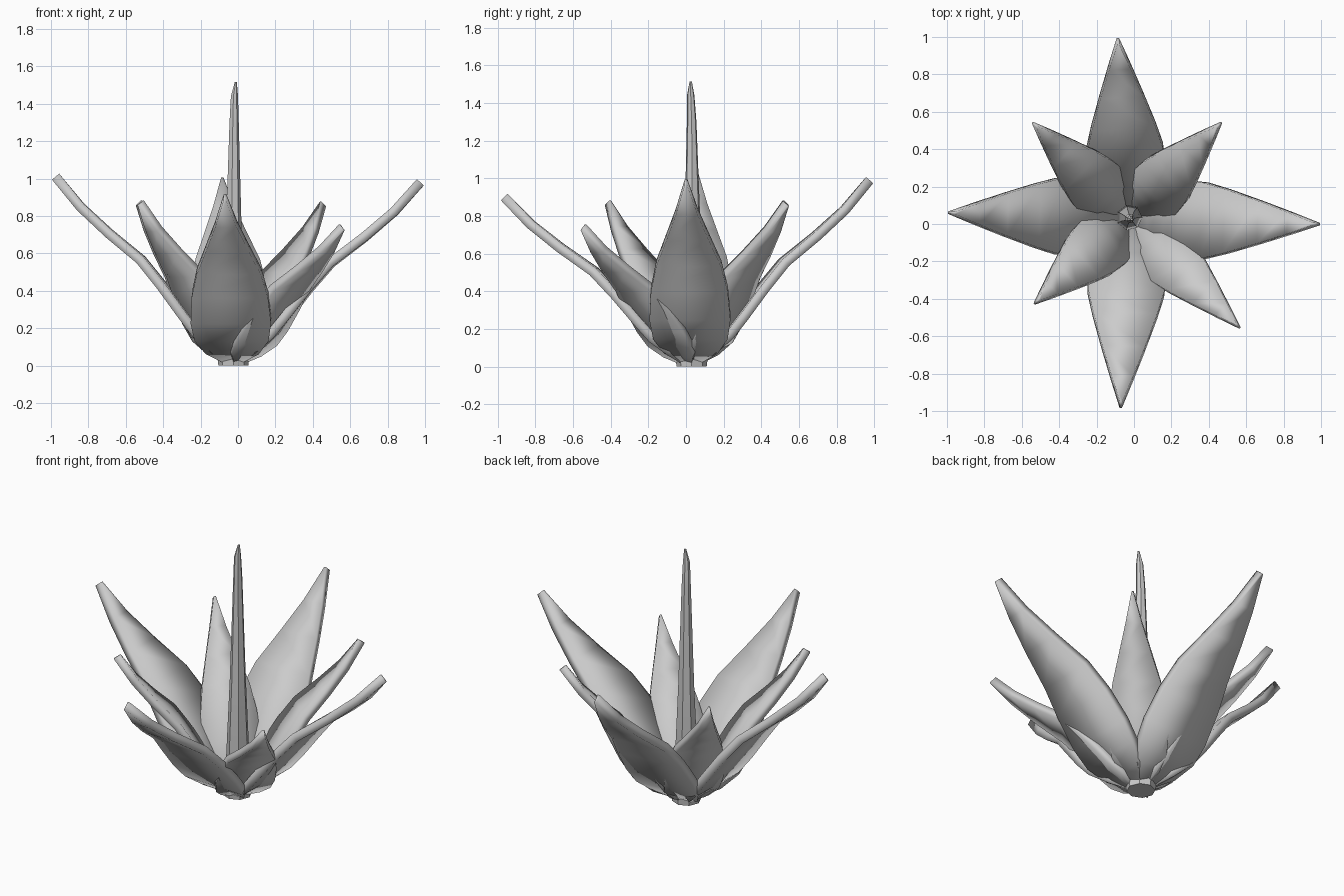
import bpy
import bmesh
import math
from mathutils import Vector

cube = bpy.data.objects.get("Cube")
if cube:
    bpy.data.objects.remove(cube, do_unlink=True)

grey = bpy.data.materials.new("petal_grey")
grey.use_nodes = True
grey.diffuse_color = (0.6, 0.6, 0.6, 1)
grey.node_tree.nodes["Principled BSDF"].inputs["Base Color"].default_value = (0.6, 0.6, 0.6, 1)

CENTRE = Vector((-0.025, 0.03, 0))

# Petal outline: share of reach, share of height, share of half width
PETAL = [(0.03, 0.035, 0.2), (0.11, 0.09, 0.66), (0.2, 0.165, 0.92),
         (0.28, 0.265, 1.0), (0.4, 0.42, 0.95), (0.52, 0.56, 0.8),
         (0.7, 0.7, 0.53), (0.86, 0.84, 0.27), (1.0, 1.0, 0.03)]


def finish(name, bm):
    bmesh.ops.recalc_face_normals(bm, faces=bm.faces)
    mesh = bpy.data.meshes.new(name)
    bm.to_mesh(mesh)
    bm.free()
    mesh.materials.append(grey)
    obj = bpy.data.objects.new(name, mesh)
    bpy.context.collection.objects.link(obj)
    bpy.ops.object.select_all(action='DESELECT')
    obj.select_set(True)
    bpy.context.view_layer.objects.active = obj
    bpy.ops.object.shade_smooth_by_angle(angle=math.radians(35))
    return obj


def petal(name, tip, half_width, thickness):
    """Bent leaf-shaped strip from the base to the tip, given thickness."""
    reach = Vector((tip[0], tip[1], 0)) - CENTRE
    across = Vector((-reach.y, reach.x, 0)).normalized()
    bm = bmesh.new()
    previous = None
    for r, z, w in PETAL:
        mid = CENTRE + reach * r + Vector((0, 0, tip[2] * z))
        row = [bm.verts.new(mid + across * half_width * w * s) for s in (-1, 1)]
        if previous:
            bm.faces.new((previous[0], previous[1], row[1], row[0]))
        previous = row
    obj = finish(name, bm)
    solid = obj.modifiers.new("thickness", 'SOLIDIFY')
    solid.thickness = thickness
    solid.offset = 0
    # Keep the smoothing after the thickness is made
    obj.modifiers.move(len(obj.modifiers) - 1, 0)


def tube(name, rings, sides):
    """Closed tube through rings of (x, y, z, radius)."""
    bm = bmesh.new()
    loops = []
    for x, y, z, radius in rings:
        loops.append([bm.verts.new((x + radius * math.cos(2 * math.pi * i / sides),
                                    y + radius * math.sin(2 * math.pi * i / sides), z))
                      for i in range(sides)])
    for low, high in zip(loops, loops[1:]):
        for i in range(sides):
            j = (i + 1) % sides
            bm.faces.new((low[i], low[j], high[j], high[i]))
    bm.faces.new(loops[0])
    bm.faces.new(loops[-1])
    return finish(name, bm)


# Four long outer petals
for name, tip in {"left": (0.975, 0.0, 0.98), "right": (-0.975, 0.06, 1.01),
                  "back": (-0.085, 0.975, 0.99), "front": (-0.07, -0.965, 0.9)}.items():
    petal("large_petal_" + name, tip, 0.215, 0.05)

# Four short petals between them
for name, tip in {"back_left": (0.455, 0.53, 0.865), "back_right": (-0.53, 0.53, 0.87),
                  "front_left": (0.555, -0.545, 0.74), "front_right": (-0.52, -0.415, 0.87)}.items():
    petal("small_petal_" + name, tip, 0.165, 0.045)

# Central spike with a slightly hooked tip
tube("centre_spike", [(-0.025, 0.035, 0.03, 0.06), (-0.025, 0.035, 0.12, 0.07),
                      (-0.025, 0.035, 0.7, 0.045), (-0.022, 0.03, 1.3, 0.026),
                      (-0.02, 0.025, 1.44, 0.02), (-0.012, 0.025, 1.515, 0.006)], 7)

# Base under the petals
tube("flower_base", [(-0.025, 0.03, 0, 0.08), (-0.025, 0.03, 0.04, 0.085),
                     (-0.025, 0.03, 0.09, 0.05)], 8)
